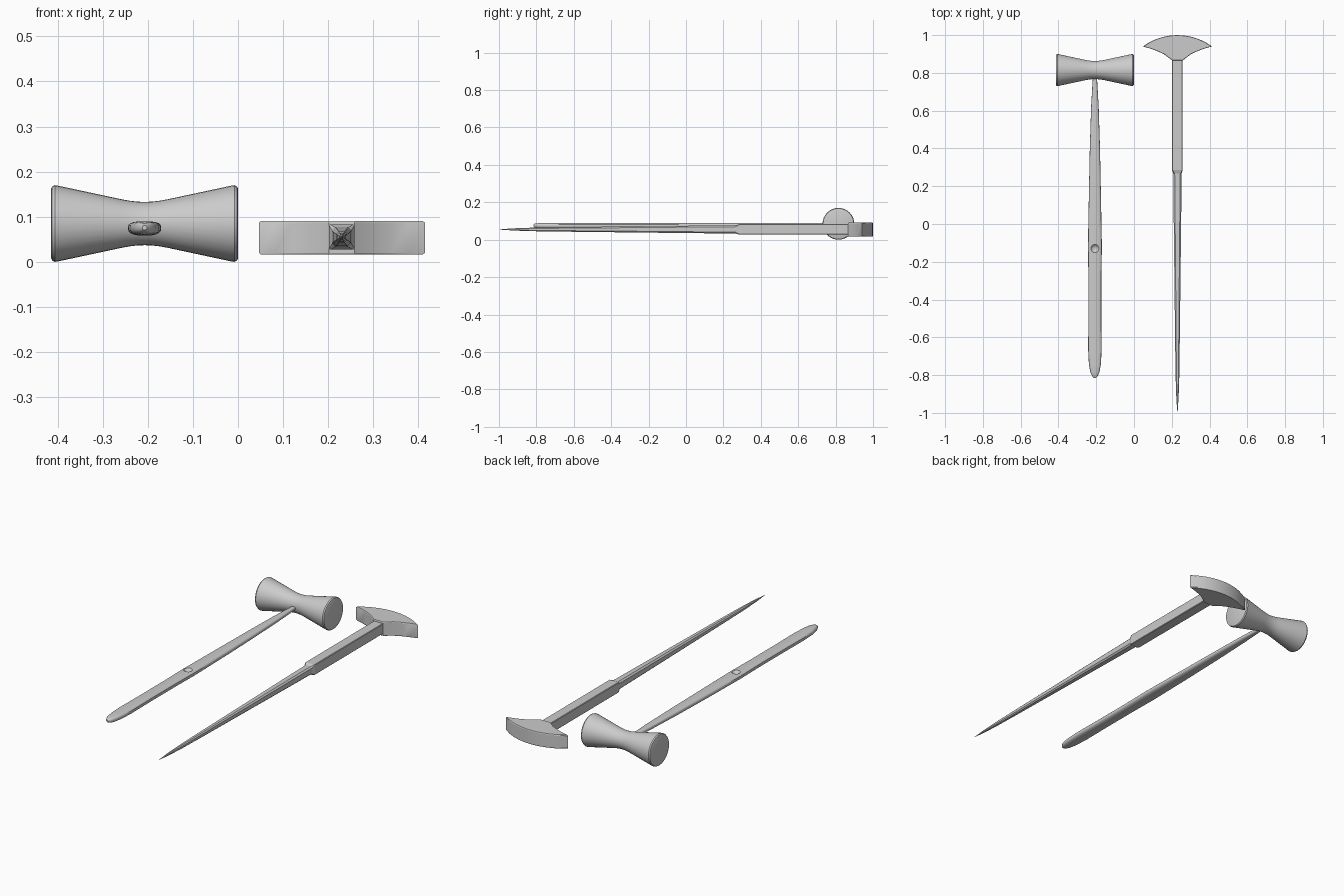
import bpy, bmesh, math
from mathutils import Vector

if "Cube" in bpy.data.objects:
    bpy.data.objects.remove(bpy.data.objects["Cube"])


def make(name, bm, smooth=None):
    bmesh.ops.recalc_face_normals(bm, faces=bm.faces)
    me = bpy.data.meshes.new(name)
    bm.to_mesh(me)
    bm.free()
    ob = bpy.data.objects.new(name, me)
    bpy.context.collection.objects.link(ob)
    bpy.ops.object.select_all(action='DESELECT')
    ob.select_set(True)
    bpy.context.view_layer.objects.active = ob
    if smooth:
        bpy.ops.object.shade_smooth_by_angle(angle=math.radians(smooth))
    return ob


def loft(name, rings, smooth=None):
    """Skin a list of equal-length point rings and cap both ends."""
    bm = bmesh.new()
    vs = [[bm.verts.new(p) for p in r] for r in rings]
    n = len(vs[0])
    for a, b in zip(vs, vs[1:]):
        for i in range(n):
            j = (i + 1) % n
            bm.faces.new((a[i], a[j], b[j], b[i]))
    bm.faces.new(vs[0])
    bm.faces.new(vs[-1])
    return make(name, bm, smooth)


# Mallet head: waisted solid of revolution along x
HX, HY, HZ = -0.207, 0.815, 0.085
half = [(0.207, 0.077), (0.205, 0.082), (0.199, 0.085), (0.19, 0.0835),
        (0.05, 0.0535), (0.033, 0.0505), (0.016, 0.0485)]
profile = [(-x, r) for x, r in half] + [(0, 0.048)] + half[::-1]
N = 32
loft("mallet_head", [[(HX + x, HY + r * math.cos(2 * math.pi * i / N),
                       HZ + r * math.sin(2 * math.pi * i / N)) for i in range(N)]
                     for x, r in profile], 30)

# Mallet handle: flattened grip, (y, half width, z bottom, z top)
stations = [(0.80, 0.009, 0.070, 0.088), (0.76, 0.012, 0.069, 0.089),
            (0.62, 0.020, 0.066, 0.090), (0.40, 0.027, 0.062, 0.090),
            (0.15, 0.032, 0.059, 0.090), (-0.12, 0.037, 0.058, 0.090),
            (-0.30, 0.034, 0.058, 0.090), (-0.50, 0.034, 0.058, 0.090),
            (-0.66, 0.036, 0.058, 0.090), (-0.74, 0.032, 0.059, 0.090),
            (-0.785, 0.024, 0.061, 0.089), (-0.808, 0.013, 0.065, 0.086),
            (-0.816, 0.005, 0.071, 0.081)]


def spow(c, e):
    return math.copysign(abs(c) ** e, c)


rings = []
for y, w, z0, z1 in stations:
    ring = []
    for i in range(20):
        a = 2 * math.pi * i / 20
        s = math.sin(a)
        z = (z0 + z1) / 2 + (z1 - z0) / 2 * spow(s, 0.6 if s > 0 else 0.85)
        ring.append((HX + w * spow(math.cos(a), 0.75), y, z))
    rings.append(ring)
handle = loft("mallet_handle", rings, 35)

# Round dimple in the handle's upper face
bm = bmesh.new()
bmesh.ops.create_uvsphere(bm, u_segments=24, v_segments=16, radius=0.026)
bmesh.ops.translate(bm, verts=bm.verts, vec=Vector((HX, -0.13, 0.104)))
cutter = make("dimple_cutter", bm)
cutter.hide_render = True
mod = handle.modifiers.new("dimple", 'BOOLEAN')
mod.operation = 'DIFFERENCE'
mod.object = cutter
bpy.ops.object.select_all(action='DESELECT')
handle.select_set(True)
bpy.context.view_layer.objects.active = handle
bpy.ops.object.modifier_apply(modifier=mod.name)
bpy.data.objects.remove(cutter)

CX, CZ = 0.23, 0.055


def octagon(y, r, cut):
    """Square of half width r with corners cut by the given fraction."""
    k = r * (1 - cut)
    pts = [(r, -k), (r, k), (k, r), (-k, r), (-r, k), (-r, -k), (-k, -r), (k, -r)]
    return [(CX + x, y, CZ + z) for x, z in pts]


# Axe shaft: chamfered square bar, pinched at its lower end
loft("axe_shaft", [octagon(0.885, 0.028, 0.1), octagon(0.285, 0.028, 0.1),
                   octagon(0.265, 0.021, 0.3)])

# Axe spike: faceted, tapering to a point
loft("axe_spike", [octagon(y, r, c) for y, r, c in
                   [(0.30, 0.0225, 0.35), (0.0, 0.0195, 0.38), (-0.35, 0.0155, 0.42),
                    (-0.65, 0.012, 0.45), (-0.82, 0.0095, 0.5), (-0.92, 0.006, 0.5),
                    (-1.0, 0.0006, 0.5)]])

# Axe blade: crescent outline with slightly chamfered rims
R = 0.312
amax = math.asin(0.184 / R)
outline = []
for i in range(11):
    a = amax * (1 - i / 5)
    outline.append((R * math.sin(a), 1 - R + R * math.cos(a)))
side = [(-0.15, 0.931), (-0.11, 0.917), (-0.07, 0.898), (-0.028, 0.866)]
outline += side + [(-x, y) for x, y in side[::-1]]
loft("axe_blade", [[(CX + x * s, 0.94 + (y - 0.94) * s, z) for x, y in outline]
                   for z, s in [(0.016, 0.97), (0.020, 1), (0.087, 1), (0.091, 0.97)]], 20)
